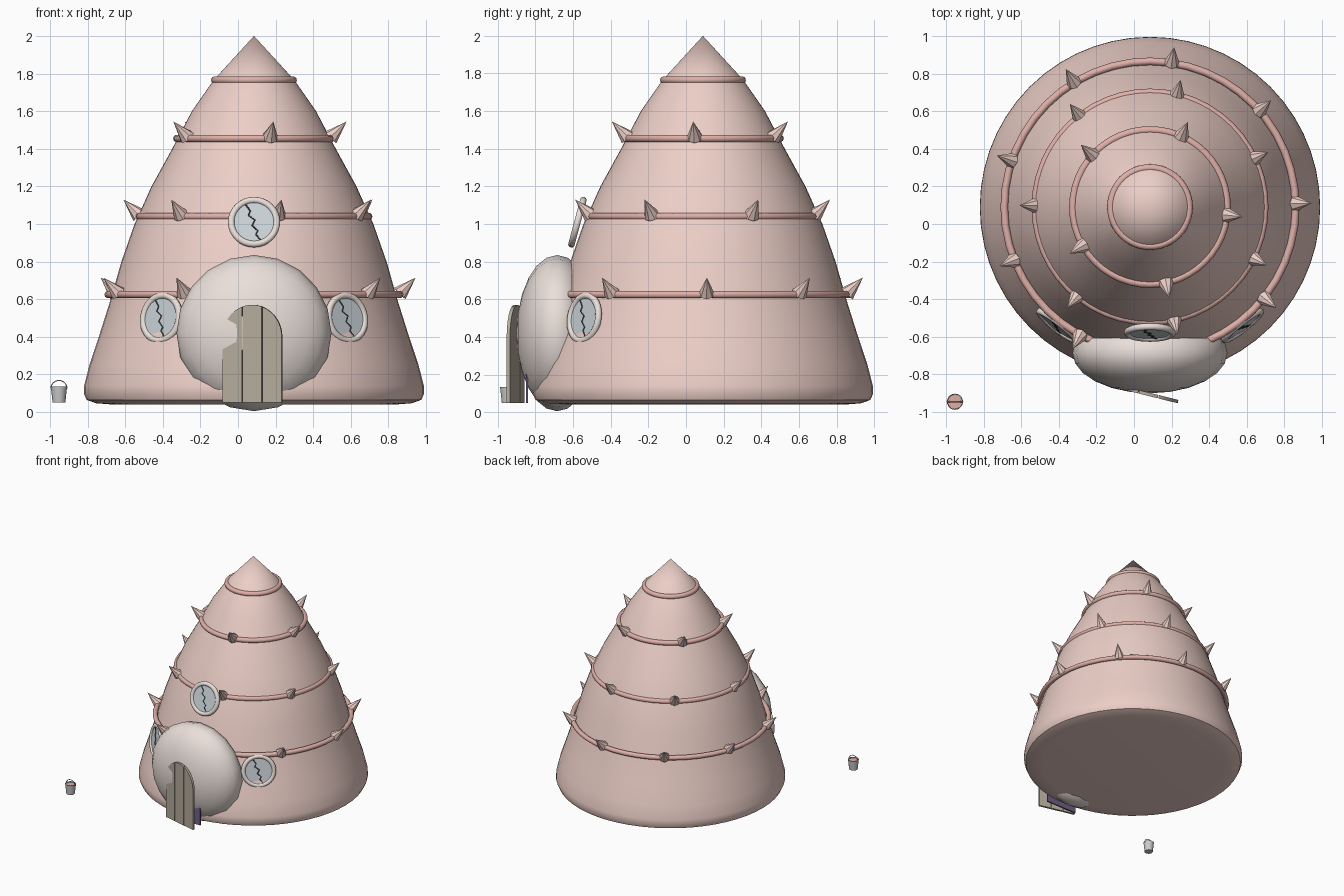
import bpy, bmesh, math
from mathutils import Vector, Matrix

if "Cube" in bpy.data.objects:
    bpy.data.objects.remove(bpy.data.objects["Cube"])

CX, CY = 0.085, 0.09          # axis of the conical house


def mat(name, r, g, b):
    m = bpy.data.materials.new(name)
    m.diffuse_color = (r, g, b, 1)
    m.use_nodes = True
    m.node_tree.nodes["Principled BSDF"].inputs["Base Color"].default_value = m.diffuse_color
    return m


SHELL = mat("shell_pink", 0.84, 0.62, 0.57)
RING = mat("ring_pink", 0.74, 0.43, 0.39)
CREAM = mat("cream", 0.82, 0.74, 0.70)
GLASS = mat("glass", 0.60, 0.66, 0.69)
DARK = mat("crack_dark", 0.06, 0.07, 0.09)
WOOD = mat("wood", 0.46, 0.41, 0.33)
PURPLE = mat("doorway_purple", 0.16, 0.12, 0.25)
METAL = mat("bucket_metal", 0.55, 0.56, 0.57)


def finish(ob, name, material, smooth=True):
    ob.name = name
    ob.data.materials.append(material)
    if smooth:
        bpy.ops.object.select_all(action='DESELECT')
        ob.select_set(True)
        bpy.context.view_layer.objects.active = ob
        bpy.ops.object.shade_smooth_by_angle(angle=math.radians(40))
    return ob


def from_bm(bm, name, material, smooth=True):
    bmesh.ops.recalc_face_normals(bm, faces=bm.faces)
    me = bpy.data.meshes.new(name)
    bm.to_mesh(me)
    bm.free()
    ob = bpy.data.objects.new(name, me)
    bpy.context.collection.objects.link(ob)
    return finish(ob, name, material, smooth)


def lathe(name, profile, center, material, segs):
    bm = bmesh.new()
    vs = [bm.verts.new((r, 0, z)) for r, z in profile]
    es = [bm.edges.new(p) for p in zip(vs, vs[1:])]
    bmesh.ops.spin(bm, geom=vs + es, axis=(0, 0, 1), cent=(0, 0, 0),
                   angle=2 * math.pi, steps=segs)
    bmesh.ops.remove_doubles(bm, verts=bm.verts, dist=1e-4)
    bmesh.ops.translate(bm, verts=bm.verts, vec=(center[0], center[1], 0))
    return from_bm(bm, name, material)


def torus(name, matrix, major, minor, material, segs=48):
    bpy.ops.mesh.primitive_torus_add(major_segments=segs, minor_segments=10,
                                     major_radius=major, minor_radius=minor)
    ob = bpy.context.object
    ob.matrix_world = matrix
    return finish(ob, name, material)


def tube(name, pts, radius, material, matrix=Matrix()):
    cu = bpy.data.curves.new(name, 'CURVE')
    cu.dimensions = '3D'
    cu.bevel_depth = radius
    cu.bevel_resolution = 1
    cu.use_fill_caps = True
    sp = cu.splines.new('POLY')
    sp.points.add(len(pts) - 1)
    for p, co in zip(sp.points, pts):
        p.co = (*co, 1)
    ob = bpy.data.objects.new(name, cu)
    bpy.context.collection.objects.link(ob)
    ob.matrix_world = matrix
    return finish(ob, name, material, False)


# conical body
lathe("house_body", [(0, 2.0), (0.215, 1.765), (0.33, 1.6), (0.435, 1.4), (0.545, 1.2),
                     (0.635, 1.0), (0.705, 0.8), (0.762, 0.6), (0.825, 0.4), (0.875, 0.25),
                     (0.903, 0.14), (0.905, 0.10), (0.89, 0.065), (0.84, 0.047),
                     (0.75, 0.04), (0, 0.04)], (CX, CY), SHELL, 56)

# rings, each with evenly spaced spikes (radius, height, count, first angle)
for i, (r, z, n, a0) in enumerate([(0.775, 0.625, 9, 1.4), (0.61, 1.04, 7, 25),
                                   (0.41, 1.455, 5, 66), (0.208, 1.765, 0, 0)]):
    torus(f"ring_{i}", Matrix.Translation((CX, CY, z)), r, 0.02, RING)
    for k in range(n):
        a = math.radians(a0 + 360 * k / n)
        d = Vector((math.cos(a), math.sin(a), 1)).normalized()
        bpy.ops.mesh.primitive_cone_add(vertices=8, radius1=0.043, radius2=0, depth=0.12)
        ob = bpy.context.object
        c = Vector((CX + r * math.cos(a), CY + r * math.sin(a), z + 0.005))
        ob.matrix_world = (Matrix.Translation(c + d * 0.06)
                           @ d.to_track_quat('Z', 'Y').to_matrix().to_4x4())
        finish(ob, f"spike_{i}_{k}", SHELL, False)

# flattened entrance dome, cut flat at the back
bm = bmesh.new()
bmesh.ops.create_uvsphere(bm, u_segments=20, v_segments=12, radius=1)
bmesh.ops.transform(bm, verts=bm.verts, matrix=Matrix.Translation((CX, -0.685, 0.42))
                    @ Matrix.Diagonal((0.412, 0.215, 0.415, 1))
                    @ Matrix.Rotation(math.pi / 2, 4, 'X'))
cut = bmesh.ops.bisect_plane(bm, geom=bm.verts[:] + bm.edges[:] + bm.faces[:],
                             plane_co=(0, -0.605, 0), plane_no=(0, 1, 0), clear_outer=True)
bmesh.ops.holes_fill(bm, edges=[e for e in bm.edges if e.is_boundary], sides=0)
from_bm(bm, "entrance_dome", CREAM)


# arched slab between local x0 and x1, in the xz plane
def arch_slab(name, x0, x1, half, thick, matrix, material):
    def top(x):
        return 0.40 + 0.17 * math.sqrt(max(0, 1 - (x / half) ** 2))
    # cosine spacing keeps the arch round near its ends
    t0, t1 = math.acos(max(-1, x0 / half)), math.acos(min(1, x1 / half))
    xs = [half * math.cos(t0 + (t1 - t0) * i / 8) for i in range(9)]
    pts = [(x1, 0.05), (x0, 0.05)] + [(x, top(x)) for x in xs]
    bm = bmesh.new()
    f = bm.faces.new([bm.verts.new((x, -thick / 2, z)) for x, z in pts])
    ext = bmesh.ops.extrude_face_region(bm, geom=[f])
    bmesh.ops.translate(bm, vec=(0, thick, 0),
                        verts=[v for v in ext['geom'] if isinstance(v, bmesh.types.BMVert)])
    bmesh.ops.transform(bm, verts=bm.verts, matrix=matrix)
    from_bm(bm, name, material, False)


# door ajar: three planks, with the dark doorway behind
door_m = Matrix.Translation((0.077, -0.905, 0)) @ Matrix.Rotation(math.radians(-14), 4, 'Z')
for k in range(3):
    x0 = -0.162 + 0.108 * k
    arch_slab(f"door_plank_{k}", x0 + 0.002 * (k > 0), x0 + 0.108 - 0.002 * (k < 2),
              0.162, 0.018, door_m, WOOD)
arch_slab("doorway", -0.15, 0.15, 0.15, 0.012, Matrix.Translation((0.08, -0.845, 0)), PURPLE)


# round window: frame, pane and crack
def window(name, center, azimuth, tilt):
    a, t = math.radians(azimuth), math.radians(tilt)
    n = Vector((math.cos(a) * math.cos(t), math.sin(a) * math.cos(t), math.sin(t)))
    u = Vector((-math.sin(a), math.cos(a), 0))
    m = Matrix((u, n.cross(u), n)).transposed().to_4x4()
    m.translation = center
    torus(name + "_frame", m, 0.121, 0.018, CREAM, 32)
    bpy.ops.mesh.primitive_cylinder_add(vertices=32, radius=0.12, depth=0.012)
    pane = bpy.context.object
    pane.matrix_world = m
    finish(pane, name + "_pane", GLASS)
    crack = [(-0.045, 0.095), (-0.02, 0.06), (-0.03, 0.035), (0.005, 0.01),
             (-0.01, -0.02), (0.02, -0.05), (0.01, -0.07), (0.035, -0.1)]
    tube(name + "_crack", [(x, y, 0.007) for x, y in crack], 0.004, DARK, m)


window("upper_window", (CX, -0.577, 1.01), -90, 15)
for side, az in (("right", -52), ("left", 232)):
    a = math.radians(az)
    window(side + "_window", (CX + 0.80 * math.cos(a), CY + 0.80 * math.sin(a), 0.50), az, 8)

# bucket with filling, rim and handle
B = (-0.952, -0.945)
lathe("bucket", [(0, 0.05), (0.034, 0.05), (0.043, 0.135), (0.039, 0.135),
                 (0.038, 0.125)], B, METAL, 20)
lathe("bucket_filling", [(0.039, 0.118), (0.038, 0.127), (0, 0.127)], B, RING, 20)
tube("bucket_handle", [(B[0] + 0.043 * math.cos(math.pi * i / 12), B[1],
                        0.125 + 0.043 * math.sin(math.pi * i / 12)) for i in range(13)],
     0.003, METAL)
